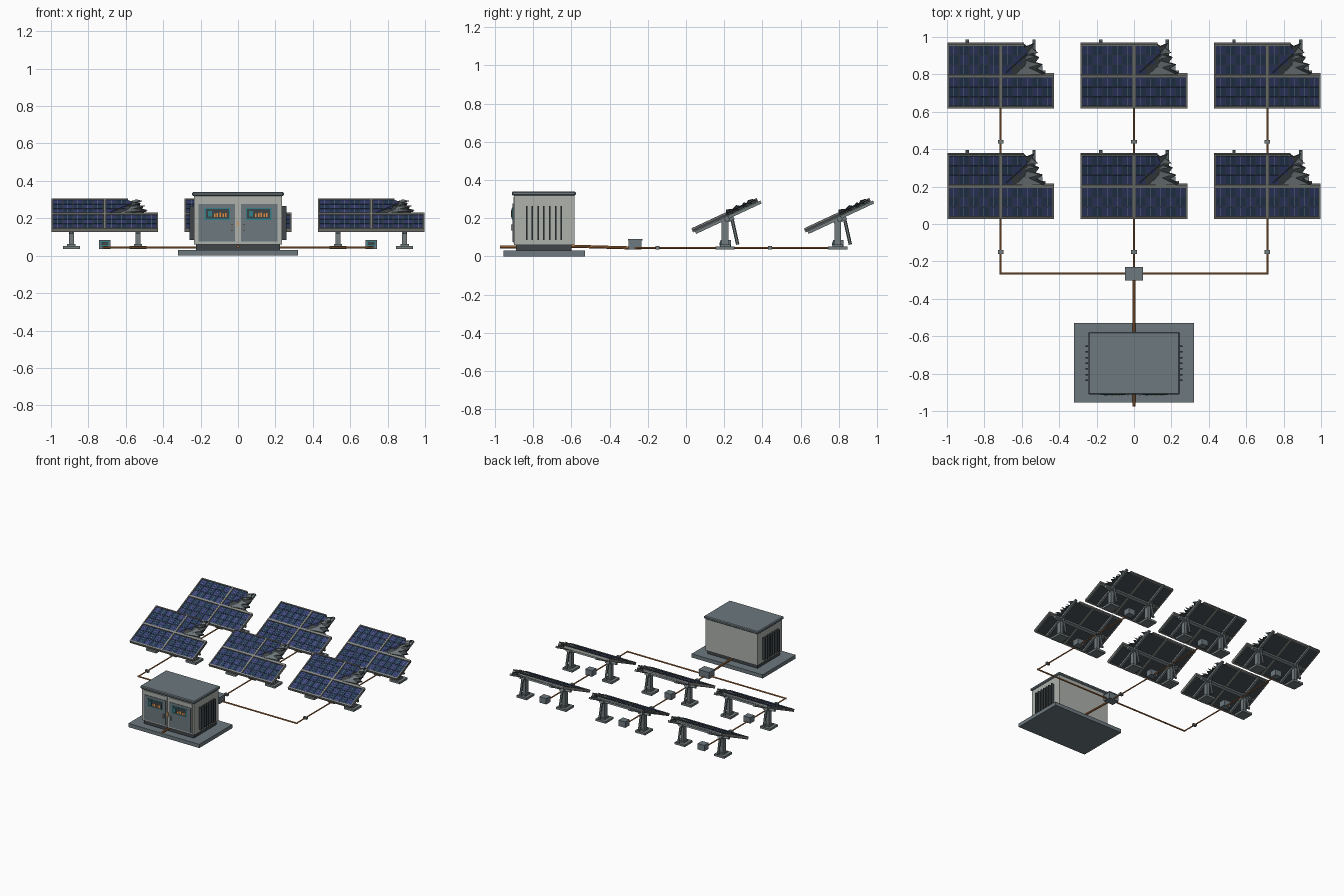
import bpy, bmesh, math
from mathutils import Vector, Matrix

if "Cube" in bpy.data.objects:
    bpy.data.objects.remove(bpy.data.objects["Cube"])


def mat(name, r, g, b):
    m = bpy.data.materials.new(name)
    m.diffuse_color = (r, g, b, 1)
    m.use_nodes = True
    m.node_tree.nodes["Principled BSDF"].inputs["Base Color"].default_value = m.diffuse_color
    return m


STEEL = mat("steel", .17, .20, .21)
DARK = mat("dark", .05, .06, .065)
FRAME = mat("frame", .24, .25, .23)
SHELL = mat("shell", .42, .44, .41)
SLATE = mat("slate", .15, .19, .21)
BLUE_A = mat("blue_a", .035, .05, .16)
BLUE_B = mat("blue_b", .02, .045, .10)
COPPER = mat("copper", .45, .17, .05)
TEAL = mat("teal", .03, .22, .25)
ORANGE = mat("orange", .8, .28, .05)
BUS = mat("bus", .22, .25, .33)


def box(bm, x0, x1, y0, y1, z0, z1, m=Matrix()):
    t = Matrix.Translation(((x0 + x1) / 2, (y0 + y1) / 2, (z0 + z1) / 2))
    s = Matrix.Diagonal((x1 - x0, y1 - y0, z1 - z0, 1))
    bmesh.ops.create_cube(bm, size=1, matrix=m @ t @ s)


def rod(bm, a, b, r, n=8):
    a, b = Vector(a), Vector(b)
    d = b - a
    m = Matrix.Translation((a + b) / 2) @ d.to_track_quat('Z', 'Y').to_matrix().to_4x4()
    bmesh.ops.create_cone(bm, cap_ends=True, segments=n, radius1=r, radius2=r, depth=d.length, matrix=m)


def prism(bm, pts, z0, z1):
    f = bm.faces.new([bm.verts.new((x, y, z0)) for x, y in pts])
    ext = bmesh.ops.extrude_face_region(bm, geom=[f])['geom']
    bmesh.ops.translate(bm, vec=(0, 0, z1 - z0), verts=[v for v in ext if isinstance(v, bmesh.types.BMVert)])


def finish(bm, name, material):
    bmesh.ops.recalc_face_normals(bm, faces=bm.faces)
    me = bpy.data.meshes.new(name)
    bm.to_mesh(me)
    bm.free()
    me.materials.append(material)
    return me


def place(me, name=None, loc=(0, 0, 0), rx=0):
    o = bpy.data.objects.new(name or me.name, me)
    bpy.context.collection.objects.link(o)
    o.location, o.rotation_euler = loc, (rx, 0, 0)
    return o


def boxes(name, material, *dims):
    bm = bmesh.new()
    for d in dims:
        box(bm, *d)
    return finish(bm, name, material)


W, H, TILT = .285, .187, math.radians(25)
tilted, upright = [], []

# jagged backing sheet with broken upper right corner
jag = [(.225, .005), (.238, .012), (.19, .04), (.225, .062), (.185, .075), (.205, .105),
       (.172, .12), (.19, .145), (.165, .15), (.178, H), (.14, .17), (.12, H)]
bm = bmesh.new()
prism(bm, [(-W, -H), (W, -H), (W, .005)] + jag + [(-W, H)], -.008, .004)
tilted.append(finish(bm, "panel_backing", DARK))

# bent glass shards along the break
bm = bmesh.new()
for p in ([(.14, .13), (.2, .14), (.165, .17)], [(.12, .04), (.215, .075), (.14, .09)],
          [(.08, .01), (.23, .015), (.13, .06)], [(.13, .10), (.195, .115), (.15, .125)]):
    prism(bm, p, .005, .009)
for v in bm.verts:
    v.co.z += max(0, v.co.x - .13) * .15
tilted.append(finish(bm, "broken_shards", STEEL))

# solar cells: four modules, broken one trimmed row by row
cells = {0: bmesh.new(), 1: bmesh.new()}
bus = bmesh.new()
limits = [(.085, .06), (.11, .15), (.15, .125)]
cw, ch = .0535, .0565
for qx in (-1, 1):
    for qy in (-1, 1):
        for i in range(5):
            for j in range(3):
                x = (.009 if qx > 0 else -.009 - 5 * cw) + i * cw
                y = (.009 if qy > 0 else -.009 - 3 * ch) + j * ch
                x0, x1, y0, y1 = x + .002, x + cw - .002, y + .002, y + ch - .002
                a = b = x1
                if qx > 0 and qy > 0:
                    a, b = min(x1, limits[j][0]), min(x1, limits[j][1])
                    if min(a, b) <= x0 + .003:
                        continue
                prism(cells[(i + j) % 2], [(x0, y0), (a, y0), (b, y1), (x0, y1)], .003, .0065)
                if min(a, b) == x1:
                    c = (x0 + x1) / 2
                    box(bus, c - .0012, c + .0012, y0, y1, .006, .0075)
tilted += [finish(cells[0], "cells_blue", BLUE_A), finish(cells[1], "cells_navy", BLUE_B),
           finish(bus, "cell_busbars", BUS)]

# aluminium frame, intact on three sides, with centre bars
tilted.append(boxes("panel_frame", FRAME,
    (-W, W, -H - .004, -H + .008, -.012, .01), (-W, -W + .008, -H, H, -.012, .01),
    (W - .008, W, -H, .006, -.012, .01), (-W, .125, H - .008, H, -.012, .01),
    (-.007, .007, -H, H, -.012, .011), (-W, W, -.008, .008, -.012, .011)))
# diagonal crack
bm = bmesh.new()
rod(bm, (.03, .02, .006), (.14, .13, .006), .003, 4)
tilted.append(finish(bm, "panel_crack", DARK))
# rails, cross beam and pivot brackets under the panel
tilted.append(boxes("support_rails", STEEL,
    *[(s * .178 - .009, s * .178 + .009, -.18, .199, -.026, -.010) for s in (-1, 1)],
    (-.24, .24, -.012, .012, -.036, -.012),
    *[(s * .178 - .018, s * .178 + .018, -.035, .035, -.042, -.024) for s in (-1, 1)]))

# legs: feet, posts, collars and rear braces
bm = bmesh.new()
for s in (-.178, .178):
    box(bm, s - .045, s + .045, -.05, .05, .035, .052)
    box(bm, s - .022, s + .022, -.028, .028, .05, .062)
    box(bm, s - .013, s + .013, -.018, .018, .05, .19)
    rod(bm, (s, .035, .2), (s, .066, .062), .009, 6)
upright.append(finish(bm, "legs", STEEL))
upright.append(boxes("combiner_box", SLATE, (-.03, .03, -.025, .03, .037, .085)))
upright.append(boxes("combiner_face", TEAL, (-.022, .022, -.028, -.024, .052, .078)))
upright.append(boxes("combiner_cover", DARK, (-.017, .017, -.03, -.026, .057, .073)))

for r, cy in enumerate((.205, .795)):
    for c, cx in enumerate((-.713, 0, .713)):
        for me in tilted:
            place(me, f"{me.name}_{r}_{c}", (cx, cy, .217), TILT)
        for me in upright:
            place(me, f"{me.name}_{r}_{c}", (cx, cy, 0))

# cables and inline connectors
bm = bmesh.new()
for cx in (-.713, 0, .713):
    rod(bm, (cx, -.265, .044), (cx, .79, .044), .005)
rod(bm, (-.718, -.265, .044), (.718, -.265, .044), .006)
rod(bm, (0, -.28, .044), (0, -.6, .053), .008)
rod(bm, (0, -.6, .05), (0, -.975, .05), .008)
place(finish(bm, "cables", COPPER))
place(boxes("cable_connectors", STEEL, *[(x - .015, x + .015, y - .01, y + .01, .035, .053)
            for x in (-.713, 0, .713) for y in (-.15, .44)]))
place(boxes("junction_box", SLATE, (-.045, .045, -.3, -.232, .035, .086), (-.048, .048, -.303, -.229, .083, .09)))

# inverter cabinet: slab, plinth, body and roof
place(boxes("slab", SLATE, (-.32, .32, -.955, -.53, 0, .03)))
place(boxes("plinth", DARK, (-.225, .225, -.89, -.6, .03, .062)))
place(boxes("cabinet_body", SHELL, (-.235, .235, -.9, -.585, .06, .322)))
roof = place(boxes("cabinet_roof", SLATE, (-.245, .245, -.912, -.577, .318, .341)))
bev = roof.modifiers.new("bevel", 'BEVEL')
bev.width, bev.segments = .006, 1

# side louvres
place(boxes("louvre_slats", DARK, *[(min(s * .233, s * .258), max(s * .233, s * .258), y - .004, y + .004, .085, .265)
            for s in (-1, 1) for y in [-.835 + .0303 * i for i in range(7)]]))

# doors with screens, bars and handles
frames, doors, screens, glass, bars, leds, handles = [], [], [], [], [], [], []
for s in (-1, 1):
    c = s * .113
    frames.append((c - .106, c + .106, -.905, -.898, .068, .31))
    doors.append((c - .097, c + .097, -.909, -.903, .075, .277))
    k = c - s * .003
    screens.append((k - .068, k + .068, -.913, -.907, .192, .256))
    glass.append((k - .062, k + .062, -.915, -.911, .198, .25))
    for i in range(5):
        x = k - .015 + i * .015
        bars.append((x - .004, x + .004, -.917, -.913, .207, .225 + .003 * (i % 3)))
    leds.append((k - .05, k - .03, -.917, -.913, .21, .24))
    handles.append((s * .033 - .005, s * .033 + .005, -.918, -.907, .135, .168))
place(boxes("door_frames", SHELL, *frames))
place(boxes("doors", SLATE, *doors))
place(boxes("screen_rims", TEAL, *screens))
place(boxes("screens", DARK, *glass))
place(boxes("screen_bars", ORANGE, *bars))
place(boxes("screen_gauges", TEAL, *leds))
place(boxes("door_handles", SHELL, *handles))
place(boxes("door_latch", ORANGE, (-.004, .004, -.908, -.9, .155, .185)))
